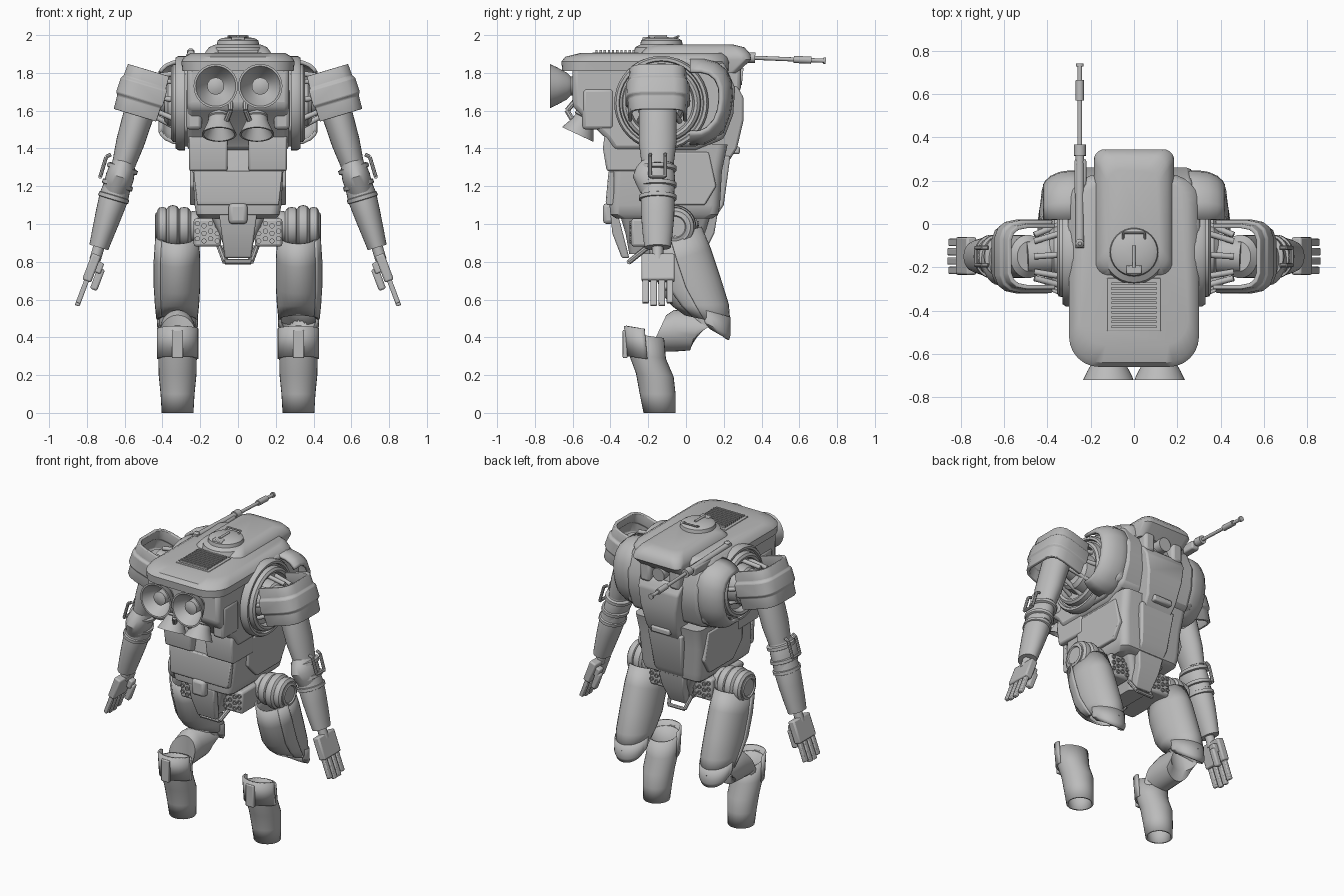
import bpy, bmesh, math
from math import sin, cos, pi, radians
from mathutils import Matrix, Vector

if "Cube" in bpy.data.objects:
    bpy.data.objects.remove(bpy.data.objects["Cube"])

GREY = (0.5, 0.5, 0.5, 1)
mat = bpy.data.materials.new("plain grey")
mat.use_nodes = True
mat.diffuse_color = GREY
mat.node_tree.nodes["Principled BSDF"].inputs["Base Color"].default_value = GREY

ARM = Matrix.Translation((0.49, -0.15, 1.7)) @ Matrix.Rotation(radians(-16.7), 4, 'Y')
HAND = ARM @ Matrix.Translation((0, 0, -.9)) @ Matrix.Rotation(radians(-4), 4, 'Y')


def finish(name, bm, mirror=False, bevel=0, shell=0, xf=None):
    """Turn a bmesh into a shaded object with optional mirror, shell and bevel."""
    if xf:
        bm.transform(xf)
    bmesh.ops.recalc_face_normals(bm, faces=bm.faces)
    me = bpy.data.meshes.new(name)
    bm.to_mesh(me)
    bm.free()
    me.materials.append(mat)
    me.shade_smooth()
    me.set_sharp_from_angle(angle=radians(35))
    ob = bpy.data.objects.new(name, me)
    bpy.context.scene.collection.objects.link(ob)
    if mirror:
        ob.modifiers.new("mirror", 'MIRROR').use_clip = False
    if shell:
        m = ob.modifiers.new("shell", 'SOLIDIFY')
        m.thickness, m.offset = shell, -1
    if bevel:
        m = ob.modifiers.new("bevel", 'BEVEL')
        m.width, m.segments, m.limit_method = bevel, 2, 'ANGLE'
    return ob


def skin_rings(name, rings, caps=True, closed=True, **kw):
    """Bridge rings of points into a surface."""
    bm = bmesh.new()
    vs = [[bm.verts.new(p) for p in ring] for ring in rings]
    n = len(vs[0])
    for a, b in zip(vs, vs[1:]):
        for i in range(n if closed else n - 1):
            j = (i + 1) % n
            bm.faces.new((a[i], a[j], b[j], b[i]))
    if caps and closed:
        bm.faces.new(vs[0][::-1])
        bm.faces.new(vs[-1])
    return finish(name, bm, **kw)


def stack(name, levels, **kw):
    """Rounded rectangles (z, half width, y0, y1, radius) stacked upward."""
    rings = []
    for z, w, y0, y1, r in levels:
        corners = ((w - r, y1 - r), (r - w, y1 - r), (r - w, y0 + r), (w - r, y0 + r))
        rings.append([(cx + r * cos(a), cy + r * sin(a), z)
                      for q, (cx, cy) in enumerate(corners)
                      for a in [(q + k / 6) * pi / 2 for k in range(7)]])
    return skin_rings(name, rings, **kw)


def prism(name, pts, x0, x1, taper=1, **kw):
    """Side profile (y, z) extruded across x; taper narrows toward the bottom."""
    top, low = max(p[1] for p in pts), min(p[1] for p in pts)
    f = lambda z: taper + (1 - taper) * (z - low) / (top - low)
    return skin_rings(name, [[(x * f(z), y, z) for y, z in pts] for x in (x0, x1)], **kw)


def box(name, lo, hi, **kw):
    return prism(name, [(lo[1], lo[2]), (hi[1], lo[2]), (hi[1], hi[2]), (lo[1], hi[2])], lo[0], hi[0], **kw)


def lathe(name, origin, axis, prof, caps=True, seg=32, **kw):
    """Spin (radius, height) points about an axis."""
    m = Matrix.Translation(origin) @ Vector(axis).to_track_quat('Z', 'Y').to_matrix().to_4x4()
    rings = [[m @ Vector((r * cos(2 * pi * i / seg), r * sin(2 * pi * i / seg), h)) for i in range(seg)]
             for r, h in prof]
    return skin_rings(name, rings, caps=caps, **kw)


def rod(name, a, b, r, seg=12, **kw):
    d = Vector(b) - Vector(a)
    return lathe(name, a, d, [(r, 0), (r, d.length)], seg=seg, **kw)


def loft(name, x, secs, arc=(0, 360), seg=28, grow=0, **kw):
    """Ellipses (y, z, half width, half depth, tilt) joined into a limb."""
    whole = arc[1] - arc[0] == 360
    rings = []
    for y, z, rx, ry, tilt in secs:
        t = radians(tilt)
        ang = [radians(arc[0] + (arc[1] - arc[0]) * i / (seg if whole else seg - 1)) for i in range(seg)]
        rings.append([(x + (rx + grow) * cos(a), y + (ry + grow) * sin(a) * cos(t),
                       z + (ry + grow) * sin(a) * sin(t)) for a in ang])
    return skin_rings(name, rings, closed=whole, **kw)


def pipe(name, pts, r, **kw):
    for i, (a, b) in enumerate(zip(pts, pts[1:])):
        rod(name + "_" + str(i), a, b, r, seg=8, **kw)


# Upper hull, lid and raised spine
prism("hull", [(-.6, 1.84), (-.6, 1.62), (-.42, 1.45), (-.38, 1.39), (.05, 1.39), (.2, 1.45),
               (.25, 1.58), (.26, 1.72), (.2, 1.86)], -.27, .27, bevel=.025)
stack("hull_lid", [(1.81, .295, -.655, .225, .13), (1.86, .3, -.66, .23, .14),
                   (1.885, .285, -.64, .22, .14), (1.905, .25, -.56, .2, .12)])
stack("spine", [(1.8, .17, -.2, .27, .04), (1.87, .185, -.24, .345, .05), (1.9, .18, -.24, .34, .06),
                (1.935, .155, -.21, .31, .06), (1.95, .12, -.17, .25, .06)])

# Roof louvre
box("louvre_frame", (-.125, -.495, 1.88), (.125, -.25, 1.909), bevel=.003)
for i in range(10):
    box("louvre_slat", (-.105, -.48 + i * .022, 1.9), (.105, -.468 + i * .022, 1.921))

# Hatch with handle and hinge
lathe("hatch", (0, -.13, 1.9), (0, 0, 1), [(.15, 0), (.14, .035), (.112, .05), (.108, .072), (.085, .085), (.02, .09)])
box("hatch_hinge", (-.035, -.23, 1.96), (.035, -.19, 1.99), bevel=.005)
pipe("hatch_handle", [(-.05, -.07, 1.98), (-.05, -.04, 1.994), (.05, -.04, 1.994), (.05, -.07, 1.98)], .006)
rod("hatch_bar", (0, -.2, 1.992), (0, -.1, 1.992), .008)

# Roof gun
gun, muzzle = Vector((-.25, -.11, 1.9)), Vector((-.25, .74, 1.864))
at = lambda t: gun.lerp(muzzle, t)
rod("gun_body", at(0), at(.53), .02)
rod("gun_collar", at(.5), at(.56), .028)
rod("gun_barrel", at(.5), at(1), .011)
rod("gun_sleeve", at(.8), at(.91), .019)
rod("gun_muzzle", at(.985), at(1), .018)
box("gun_mount", (-.275, .1, 1.84), (-.22, .3, 1.895), bevel=.01)
lathe("gun_knob", (-.25, -.09, 1.89), (0, 0, 1), [(.01, 0), (.02, .012), (.02, .028), (.008, .04)], seg=12)

# Engine bells, upper and lower
lathe("upper_bell", (.118, -.56, 1.73), (0, -1, 0),
      [(.05, 0), (.05, .05), (.07, .07), (.098, .12), (.117, .16), (.106, .16), (.07, .09), (.045, .06), (.045, .12), (.02, .13)],
      mirror=True)
low_axis = Vector((0, -.42, -.9))
lathe("lower_bell", (.1, -.51, 1.61), low_axis,
      [(.04, -.06), (.04, .03), (.055, .05), (.06, .08), (.092, .15), (.082, .15), (.05, .09), (.02, .08)], mirror=True)
lathe("bell_ring", (.1, -.51, 1.61), low_axis, [(.05, .02), (.062, .03), (.062, .05), (.05, .06)], mirror=True)
pipe("fuel_pipe", [(.04, -.58, 1.66), (.04, -.63, 1.6), (.06, -.6, 1.55), (.08, -.52, 1.55)], .014, mirror=True)
box("hull_corner", (.19, -.55, 1.5), (.275, -.38, 1.72), bevel=.02, mirror=True)

# Shoulder housing with a hollow curved guard on the far side, stacked rings and joint
prism("shoulder_housing", [(-.3, 1.82), (-.3, 1.5), (-.15, 1.41), (.05, 1.41), (.2, 1.48), (.235, 1.6),
                           (.235, 1.75), (.17, 1.85), (0, 1.88)], .2, .305, bevel=.02, mirror=True)
swell = [(.02, 1.87), (.1, 1.87), (.16, 1.855), (.21, 1.815), (.24, 1.75), (.245, 1.67), (.235, 1.59),
         (.205, 1.51), (.15, 1.45), (.1, 1.425), (.02, 1.42)]
skin_rings("rear_housing", [[(x, .02 + (y - .02) * k, 1.65 + (z - 1.65) * k) for y, z in swell]
                            for x, k in ((.2, 1.02), (.3, 1.01), (.345, .98), (.385, .9), (.41, .8), (.42, .72))],
           closed=False, shell=.02, mirror=True)
lathe("shoulder_ring", (.28, -.13, 1.64), (1, 0, 0),
      [(.25, 0), (.25, .035), (.24, .05), (.225, .05), (.22, .035), (.21, .035), (.205, .065), (.19, .075),
       (.175, .07), (.165, .03), (.13, .03), (.12, .09), (.1, .11)], seg=40, mirror=True)
rod("shoulder_axle", (.3, -.14, 1.65), (.5, -.15, 1.68), .085, seg=24, mirror=True)
for i in range(8):
    c, s = cos(i * pi / 4), sin(i * pi / 4)
    rod("shoulder_strut", (.31, -.14 + .15 * c, 1.65 + .15 * s), (.46, -.15 + .1 * c, 1.68 + .1 * s), .014, mirror=True)

# Shoulder pad: a U-shaped shell with a raised band
half = [(-.1, .155), (.04, .155), (.09, .145), (.12, .12), (.135, .08)]
outline = half + [(x, -y) for x, y in half[::-1]]
skin_rings("shoulder_pad", [[(x * f, y * f, z) for x, y in outline] for z, f in
           ((.115, .97), (.05, 1), (.035, 1.08), (-.045, 1.1), (-.06, 1.02), (-.135, 1.0))],
           closed=False, shell=.02, mirror=True, xf=ARM, bevel=.004)

# Arm: sleeve, elbow, forearm, bands and hand
limb = lambda pts: [(y, -t, rx, ry, 0) for t, y, rx, ry in pts]
loft("upper_arm", 0, limb([(-.03, 0, .06, .07), (0, 0, .085, .1), (.15, 0, .08, .1), (.28, 0, .075, .1), (.4, 0, .062, .085)]),
     xf=ARM, mirror=True)
loft("elbow", 0, limb([(.37, 0, .05, .075), (.42, -.015, .068, .1), (.47, -.02, .075, .112), (.52, -.01, .072, .1),
                       (.56, 0, .065, .09)]), xf=ARM, mirror=True)
loft("forearm", 0, limb([(.5, 0, .07, .08), (.58, 0, .078, .09), (.68, 0, .07, .088), (.78, 0, .06, .08), (.86, 0, .052, .07)]),
     xf=ARM, mirror=True)
for t in (.41, .5, .57):
    loft("arm_band", 0, limb([(t, 0, .07, .085), (t + .005, 0, .083, .1), (t + .025, 0, .083, .1), (t + .03, 0, .07, .085)]),
         xf=ARM, mirror=True)
pipe("arm_buckle", [(.08, -.04, -.37), (.1, -.04, -.39), (.1, -.04, -.5), (.1, .04, -.5), (.1, .04, -.39), (.08, .04, -.37)],
     .01, xf=ARM, mirror=True)
rod("wrist", (0, 0, -.83), (0, 0, -.93), .03, xf=ARM, mirror=True)
box("palm", (-.025, -.085, -.15), (.025, .09, 0), bevel=.01, xf=HAND, mirror=True)
for i in range(4):
    y = -.064 + i * .043
    box("finger", (-.012, y - .017, -.29 + .015 * (i % 3 == 0)), (.014, y + .017, -.14), bevel=.006, xf=HAND, mirror=True)
box("thumb", (-.07, .03, -.18), (-.03, .07, -.06), bevel=.01, xf=HAND, mirror=True)
box("thumb_base", (-.055, .02, -.09), (.0, .07, -.03), bevel=.008, xf=HAND, mirror=True)

# Sensor and chest armour on the far side
rod("sensor_eye", (0, .2, 1.79), (0, .3, 1.78), .045, seg=24)
box("sensor_cheek", (.07, .2, 1.7), (.15, .29, 1.86), bevel=.02, mirror=True)
prism("chest_plate", [(.2, 1.73), (.27, 1.73), (.305, 1.67), (.305, 1.55), (.27, 1.4), (.22, 1.32), (.12, 1.32)],
      -.16, .16, taper=.65, bevel=.012)
box("chest_vent", (-.07, .2, 1.37), (.07, .285, 1.41), bevel=.01)
prism("belly_plate", [(.14, 1.36), (.235, 1.36), (.2, 1.1), (.16, 1.04), (.1, 1.04)], -.13, .13, taper=.75, bevel=.01)
prism("far_groin_plate", [(.1, 1.07), (.17, 1.07), (.15, .95), (.09, .83), (.05, .85)], -.1, .1, taper=.6, bevel=.008)

# Abdomen
stack("abdomen", [(1.03, .2, -.37, .14, .05), (1.05, .22, -.4, .17, .05), (1.1, .23, -.405, .18, .05),
                  (1.28, .24, -.39, .19, .05), (1.42, .25, -.36, .22, .05)])
prism("back_pack", [(-.2, 1.48), (-.43, 1.48), (-.44, 1.4), (-.42, 1.28), (-.2, 1.28)], .055, .26, bevel=.012, mirror=True)
prism("front_panel", [(-.38, 1.28), (-.41, 1.28), (-.425, 1.12), (-.42, 1.1), (-.38, 1.1)], -.235, .235, taper=.92, bevel=.006)
prism("side_panel", [(-.25, 1.38), (.12, 1.38), (.16, 1.2), (.1, 1.1), (-.15, 1.1), (-.25, 1.2)], .225, .255, bevel=.008, mirror=True)
box("latch", (-.05, -.44, 1.0), (.05, -.38, 1.11), bevel=.02)

# Pelvis, perforated hip plates and tow loop
stack("pelvis", [(.84, .06, -.3, .04, .03), (.95, .1, -.32, .1, .03), (1.05, .15, -.35, .13, .03)])
prism("groin_plate", [(-.36, 1.05), (-.4, 1.05), (-.39, .95), (-.34, .82), (-.3, .82)], -.1, .1, taper=.7, bevel=.008)
box("hip_plate", (.09, -.29, .88), (.235, .06, 1.03), bevel=.015, mirror=True)
for i in range(4):
    for j in range(3):
        for y, d in ((-.29, -1), (.06, 1)):
            lathe("hip_plate_hole", (.11 + i * .035, y, .91 + j * .04 + .012 * (i % 2)), (0, d, 0),
                  [(.014, 0), (.014, .008), (.009, .008), (.009, .001)], seg=10, mirror=True)
pipe("tow_loop", [(-.1, -.2, .88), (-.07, -.3, .8), (.07, -.3, .8), (.1, -.2, .88)], .014)
pipe("far_tow_loop", [(-.08, .05, .88), (-.06, .1, .8), (.06, .1, .8), (.08, .05, .88)], .012)

# Hip joint: stacked rounded rings
for x, r, w in ((.2, .085, .06), (.25, .105, .07), (.31, .115, .07), (.37, .105, .06)):
    lathe("hip_ring", (x, -.06, .985), (1, 0, 0), [(r * .8, 0), (r * .96, w * .2), (r, w * .5), (r * .96, w * .8), (r * .8, w)],
          mirror=True)
lathe("hip_cap", (.42, -.06, .985), (1, 0, 0), [(.075, 0), (.075, .015), (.06, .02), (.055, .012)], mirror=True)

# Thigh shell with side strip and knee cap
thigh = [(-.06, .94, .112, .15, 18), (-.022, .82, .12, .162, 18), (.028, .67, .12, .162, 14), (.077, .57, .114, .15, 2),
         (.115, .49, .106, .124, -12)]
loft("thigh", .32, thigh, caps=False, shell=.012, mirror=True)
loft("knee_cap", .32, [(.115, .54, .11, .125, -15), (.135, .46, .108, .112, -25), (.15, .43, .09, .09, -30)],
     arc=(-20, 200), shell=.014, mirror=True)
loft("thigh_strip", .32, thigh, arc=(-40, -10), seg=6, grow=.008, shell=.012, mirror=True)

# Bent knee link, present on one leg only
loft("knee_link", -.32, [(.1, .55, .095, .1, 0), (.125, .46, .098, .105, 35), (.05, .435, .094, .108, 75),
                         (-.06, .435, .094, .11, 92), (-.15, .42, .094, .108, 65), (-.19, .33, .09, .09, 20)])

# Shin shell with its front plate
shin = [(-.215, .41, .1, .1, -8), (-.205, .3, .102, .1, -8), (-.165, .2, .1, .1, -5), (-.15, .1, .09, .095, 0),
        (-.14, .0, .084, .085, 0)]
loft("shin", .32, shin, caps=False, shell=.012, mirror=True)
loft("shin_plate", .32, [(-.22, .445, .1, .1, -8), (-.205, .285, .1, .1, -8)], arc=(180, 360), seg=16, grow=.01,
     shell=.014, mirror=True)
box("shin_rib", (.29, -.335, .29), (.35, -.31, .44), bevel=.006, mirror=True)
